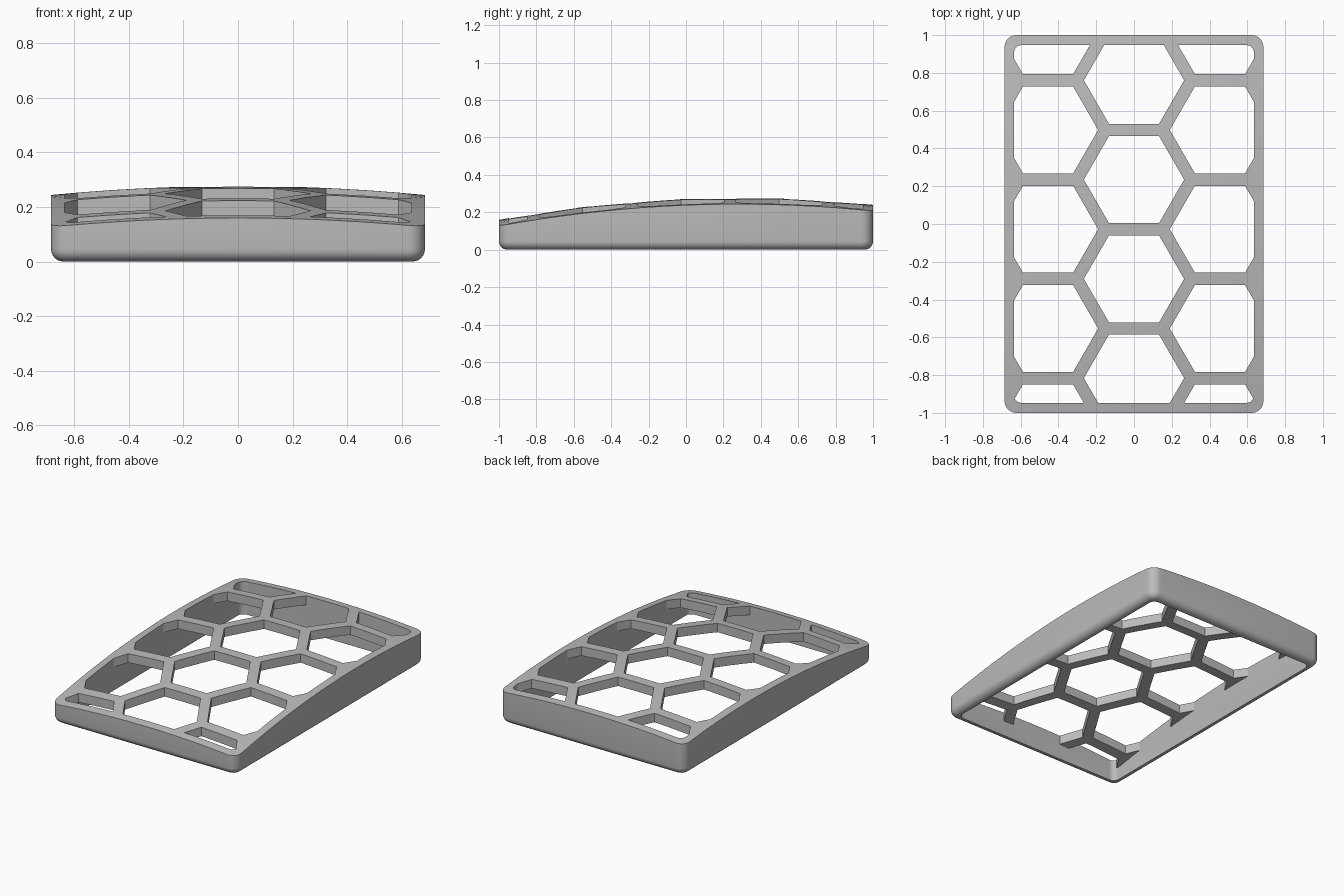
import bpy, bmesh
from math import cos, sin, pi, radians

if "Cube" in bpy.data.objects:
    bpy.data.objects.remove(bpy.data.objects["Cube"])

HALF_X, HALF_Y = 0.685, 1.0
WALL, RIB_DEPTH = 0.05, 0.06
PITCH, HEX_R = 0.5255, 0.2655


def dome_height(x, y):
    return 0.277 - 0.0715 * (y - 0.28) ** 2 - 0.07 * x * x


def finish(bm, name):
    bmesh.ops.recalc_face_normals(bm, faces=bm.faces)
    mesh = bpy.data.meshes.new(name)
    bm.to_mesh(mesh)
    bm.free()
    ob = bpy.data.objects.new(name, mesh)
    bpy.context.collection.objects.link(ob)
    return ob


def add_stack(bm, rings):
    """Closed solid skinned through matching rings of points."""
    rows = [[bm.verts.new(p) for p in ring] for ring in rings]
    n = len(rows[0])
    for low, high in zip(rows, rows[1:]):
        for i in range(n):
            j = (i + 1) % n
            bm.faces.new((low[i], low[j], high[j], high[i]))
    bm.faces.new(rows[0][::-1])
    bm.faces.new(rows[-1])


def rounded_rect(hx, hy, r, z, steps=8):
    pts = []
    for k, (sx, sy) in enumerate(((1, 1), (-1, 1), (-1, -1), (1, -1))):
        for i in range(steps + 1):
            a = (k + i / steps) * pi / 2
            pts.append((sx * (hx - r) + r * cos(a), sy * (hy - r) + r * sin(a), z))
    return pts


def dome_solid(name, drop, base):
    """Block with a domed top, wider than the frame."""
    bm = bmesh.new()
    bmesh.ops.create_grid(bm, x_segments=16, y_segments=24, size=1)
    for v in bm.verts:
        v.co.x *= 0.93
        v.co.y *= 1.37
        v.co.z = dome_height(v.co.x, v.co.y) - drop
    edges = [e for e in bm.edges if e.is_boundary]
    new = bmesh.ops.extrude_edge_only(bm, edges=edges)["geom"]
    for v in new:
        if isinstance(v, bmesh.types.BMVert):
            v.co.z = base
    bmesh.ops.contextual_create(bm, geom=[e for e in bm.edges if e.is_boundary])
    return finish(bm, name)


def boolean(ob, cutter, operation):
    cutter.hide_render = True
    mod = ob.modifiers.new(operation.lower(), 'BOOLEAN')
    mod.object, mod.operation, mod.solver = cutter, operation, 'EXACT'
    bpy.context.view_layer.objects.active = ob
    bpy.ops.object.modifier_apply(modifier=mod.name)
    bpy.data.objects.remove(cutter)


# Outer block with rounded corners and a rounded bottom edge
bm = bmesh.new()
fillet, rings = 0.045, []
for i in range(7):
    a = i / 6 * pi / 2
    d = fillet * (1 - sin(a))
    rings.append(rounded_rect(HALF_X - d, HALF_Y - d, 0.062 - d, fillet * (1 - cos(a))))
rings.append(rounded_rect(HALF_X, HALF_Y, 0.062, 0.5))
add_stack(bm, rings)
frame = finish(bm, "honeycomb_frame")
boolean(frame, dome_solid("top_trim", 0, -0.3), 'INTERSECT')

# Honeycomb openings, in three staggered columns
bm = bmesh.new()
for column in (-1, 0, 1):
    for row in range(-2, 3 if column else 2):
        cx = column * PITCH * cos(pi / 6)
        cy = 0.235 + (row + (-0.5 if row < -9 else 0.5) * abs(column)) * PITCH
        if column:
            cy -= PITCH
            cy += PITCH * (row >= -2) * 0
        add_stack(bm, [[(cx + HEX_R * cos(k * pi / 3), cy + HEX_R * sin(k * pi / 3), z)
                        for k in range(6)] for z in (-0.1, 0.5)])
openings = finish(bm, "hex_openings")

# Hollow below the ribs, joined with the openings and kept inside the walls
hollow = dome_solid("hollow", RIB_DEPTH, -0.3)
boolean(hollow, openings, 'UNION')
bm = bmesh.new()
add_stack(bm, [rounded_rect(HALF_X - WALL, HALF_Y - WALL - 0.003, 0.04, z) for z in (-0.2, 0.45)])
boolean(hollow, finish(bm, "inner_limit"), 'INTERSECT')
boolean(frame, hollow, 'DIFFERENCE')

# Colour and shading
grey = bpy.data.materials.new("plain_grey")
grey.use_nodes = True
colour = (0.5, 0.5, 0.5, 1)
grey.diffuse_color = colour
grey.node_tree.nodes["Principled BSDF"].inputs["Base Color"].default_value = colour
frame.data.materials.clear()
frame.data.materials.append(grey)
for face in frame.data.polygons:
    face.material_index = 0
bpy.ops.object.select_all(action='DESELECT')
frame.select_set(True)
bpy.context.view_layer.objects.active = frame
bpy.ops.object.shade_smooth_by_angle(angle=radians(30))
